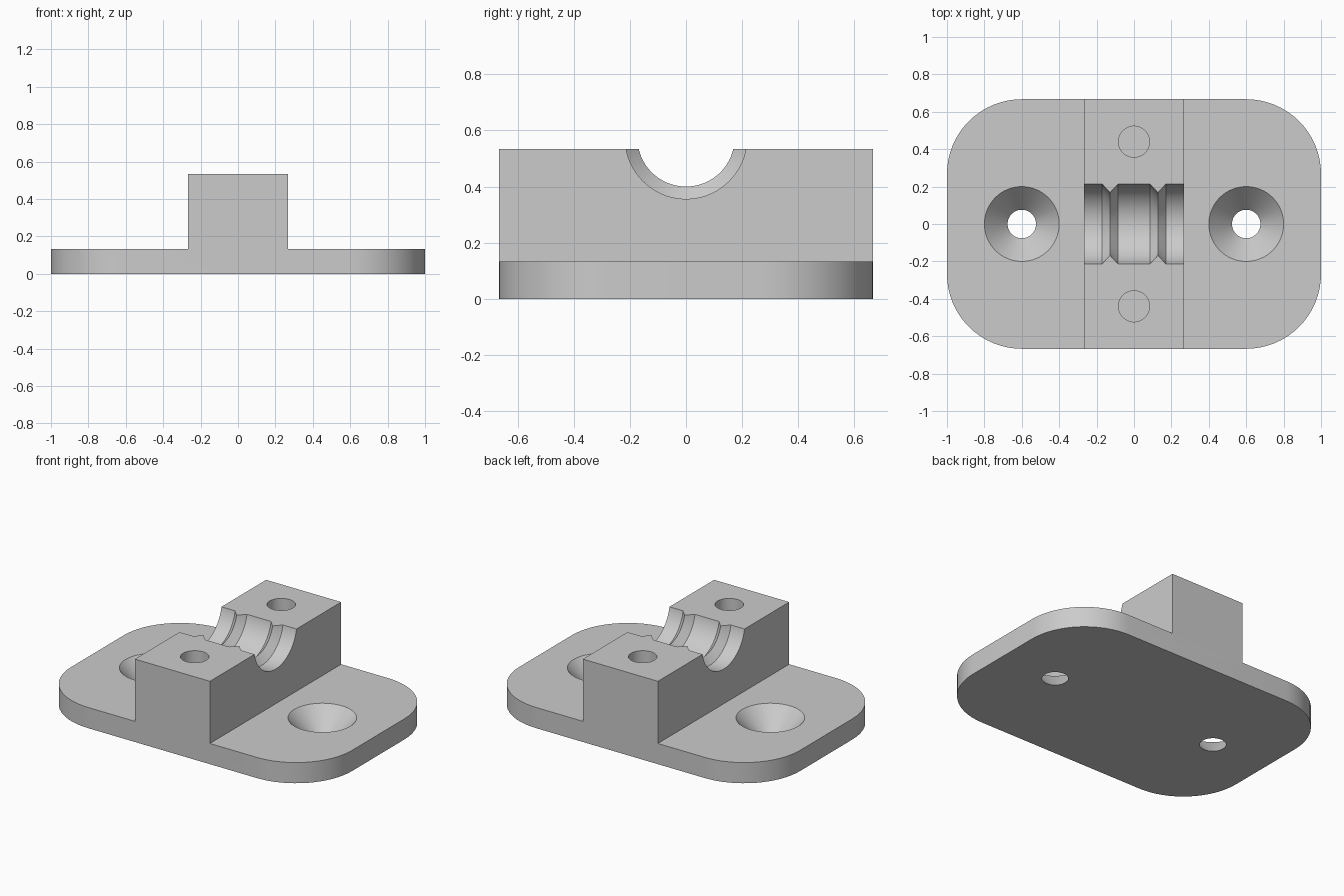
import bpy
import bmesh
from math import cos, sin, pi, radians
from mathutils import Matrix, Vector

cube = bpy.data.objects.get("Cube")
if cube:
    bpy.data.objects.remove(cube, do_unlink=True)

LENGTH, DEPTH, BASE_TOP = 1.0, 0.667, 0.133   # half length, half depth
BLOCK, BLOCK_TOP, CORNER = 0.267, 0.533, 0.4

grey = bpy.data.materials.new("plain grey")
grey.use_nodes = True
colour = (0.6, 0.6, 0.6, 1)
grey.diffuse_color = colour
grey.node_tree.nodes["Principled BSDF"].inputs["Base Color"].default_value = colour


def finish(name, bm):
    bmesh.ops.recalc_face_normals(bm, faces=bm.faces)
    mesh = bpy.data.meshes.new(name)
    bm.to_mesh(mesh)
    bm.free()
    mesh.materials.append(grey)
    obj = bpy.data.objects.new(name, mesh)
    bpy.context.collection.objects.link(obj)
    return obj


def prism(name, points, direction):
    """Extrude a closed outline along a direction."""
    bm = bmesh.new()
    face = bm.faces.new([bm.verts.new(p) for p in points])
    out = bmesh.ops.extrude_face_region(bm, geom=[face])
    moved = [v for v in out["geom"] if isinstance(v, bmesh.types.BMVert)]
    bmesh.ops.translate(bm, verts=moved, vec=Vector(direction))
    return finish(name, bm)


def lathe(name, profile, matrix, sides=64):
    """Turn (height, radius) pairs around z, then place the solid."""
    bm = bmesh.new()
    rings = [[bm.verts.new((r * cos(2 * pi * i / sides), r * sin(2 * pi * i / sides), h))
              for i in range(sides)] for h, r in profile]
    for low, high in zip(rings, rings[1:]):
        for i in range(sides):
            j = (i + 1) % sides
            bm.faces.new((low[i], low[j], high[j], high[i]))
    bm.faces.new(rings[0])
    bm.faces.new(rings[-1])
    bm.transform(matrix)
    return finish(name, bm)


def combine(target, tool, operation):
    mod = target.modifiers.new("cut", 'BOOLEAN')
    mod.operation, mod.object, mod.solver = operation, tool, 'EXACT'
    bpy.context.view_layer.objects.active = target
    bpy.ops.object.modifier_apply(modifier=mod.name)
    bpy.data.objects.remove(tool, do_unlink=True)


# Flanged body: stepped section, trimmed to the rounded plan
half = [(1.2, -0.0), (1.2, BASE_TOP), (BLOCK, BASE_TOP), (BLOCK, BLOCK_TOP)]
section = half + [(-x, z) for x, z in reversed(half)]
body = prism("clamp_base", [(x, -1, z) for x, z in section], (0, 2, 0))

outline = []
for quarter, (sx, sy) in enumerate([(1, 1), (-1, 1), (-1, -1), (1, -1)]):
    for i in range(17):
        a = (quarter + i / 16) * pi / 2
        outline.append((sx * (LENGTH - CORNER) + CORNER * cos(a),
                        sy * (DEPTH - CORNER) + CORNER * sin(a), -0.2))
combine(body, prism("plan_trim", outline, (0, 0, 1)), 'INTERSECT')

# Countersunk screw holes through the flanges
for side in (-1, 1):
    cone = [(-0.05, 0.076), (0, 0.076), (BASE_TOP, 0.2), (0.2, 0.2)]
    combine(body, lathe("countersink", cone, Matrix.Translation((side * 0.6, 0, 0))), 'DIFFERENCE')

# Blind pilot holes in the block top
for side in (-1, 1):
    bore = [(BASE_TOP, 0.083), (0.6, 0.083)]
    combine(body, lathe("pilot_hole", bore, Matrix.Translation((0, side * 0.44, 0))), 'DIFFERENCE')

# Cable saddle with two gripping ridges
WIDE, RIDGE, AT, SLOPE = 0.217, 0.173, 0.128, 0.042
right = [(AT - SLOPE, WIDE), (AT, RIDGE), (AT + SLOPE, WIDE), (0.4, WIDE)]
saddle = [(-h, r) for h, r in reversed(right)] + right
place = Matrix.Translation((0, 0, 0.573)) @ Matrix.Rotation(pi / 2, 4, 'Y')
combine(body, lathe("saddle", saddle, place, 96), 'DIFFERENCE')

# Smooth the curved walls, keep edges crisp
bpy.ops.object.select_all(action='DESELECT')
body.select_set(True)
bpy.context.view_layer.objects.active = body
bpy.ops.object.shade_smooth_by_angle(angle=radians(25))
